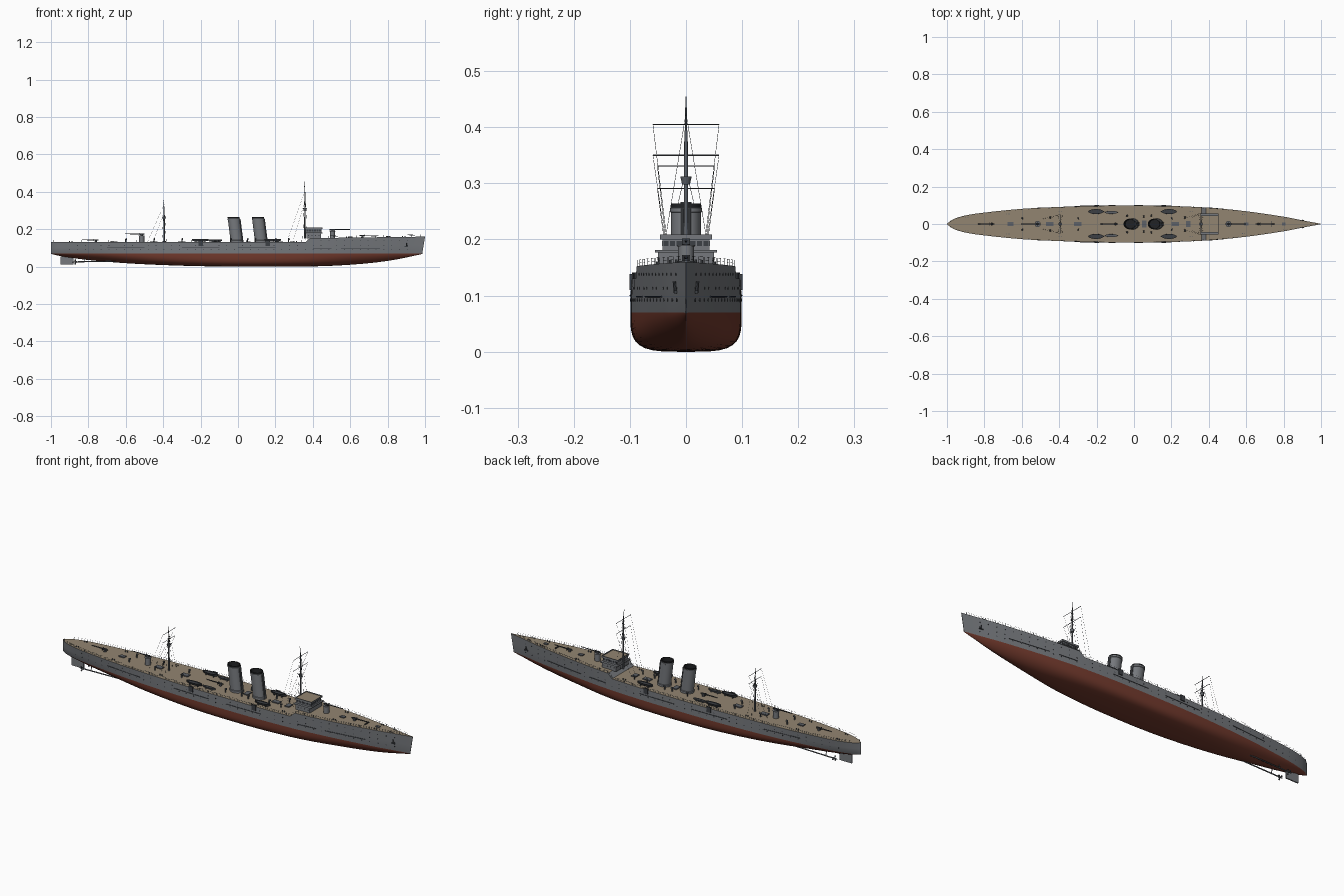
import bpy, bmesh, math
from mathutils import Vector, Matrix

if "Cube" in bpy.data.objects:
    bpy.data.objects.remove(bpy.data.objects["Cube"])

def mat(name, *c):
    m = bpy.data.materials.new(name)
    m.diffuse_color = (*c, 1)
    m.use_nodes = True
    m.node_tree.nodes["Principled BSDF"].inputs["Base Color"].default_value = m.diffuse_color
    return m

GREY = mat("hull grey", .18, .19, .205)
RED = mat("antifouling red", .17, .042, .026)
DECK = mat("deck tan", .29, .235, .165)
DARK = mat("dark metal", .045, .05, .058)
BLACK = mat("soot black", .015, .016, .018)
MID = mat("fitting grey", .11, .12, .135)

def curve(pts):
    """Smooth interpolation through (x, value) points."""
    def f(x):
        n = len(pts)
        i = max(0, min(n - 2, sum(p[0] <= x for p in pts) - 1))
        def slope(k):
            a, b = pts[max(k - 1, 0)], pts[min(k + 1, n - 1)]
            return (b[1] - a[1]) / (b[0] - a[0])
        (x0, a), (x1, b) = pts[i], pts[i + 1]
        h = x1 - x0
        t = max(0, min(1, (x - x0) / h))
        return ((2*t**3 - 3*t*t + 1)*a + (t**3 - 2*t*t + t)*h*slope(i)
                + (3*t*t - 2*t**3)*b + (t**3 - t*t)*h*slope(i + 1))
    return f

beam = curve([(-1, .001), (-.97, .024), (-.9, .046), (-.8, .061), (-.6, .081), (-.4, .091),
              (-.2, .097), (0, .098), (.2, .096), (.4, .087), (.6, .068), (.8, .039), (.93, .014), (1, .001)])
keel = curve([(-1, .068), (-.95, .056), (-.9, .048), (-.8, .035), (-.6, .018), (-.4, .008),
              (-.2, .002), (0, 0), (.3, 0), (.5, .004), (.7, .018), (.85, .038), (.95, .057), (1, .067)])
full = curve([(-1, 1.3), (-.7, 1.7), (-.3, 3.2), (0, 3.9), (.3, 3.3), (.6, 2), (1, 1.3)])
wl = curve([(-1, .75), (-.8, .88), (-.4, 1), (0, 1.01), (.4, .99), (.7, .92), (1, .85)])
WL = .07

def deck_z(x):
    return .13 + .022 * max(0, min(1, (x - .36) / .025)) + .008 * max(0, (x - .385) / .615)

def hull_y(x, z):
    t = (z - WL) / (deck_z(x) - WL)
    return beam(x) * (wl(x) + (1 - wl(x)) * t)

def finish(bm, name, mats, smooth=True):
    bmesh.ops.recalc_face_normals(bm, faces=bm.faces)
    me = bpy.data.meshes.new(name)
    bm.to_mesh(me)
    bm.free()
    ob = bpy.data.objects.new(name, me)
    bpy.context.collection.objects.link(ob)
    for m in (mats if isinstance(mats, list) else [mats]):
        me.materials.append(m)
    if smooth:
        bpy.ops.object.select_all(action='DESELECT')
        ob.select_set(True)
        bpy.context.view_layer.objects.active = ob
        bpy.ops.object.shade_smooth_by_angle(angle=math.radians(35))
    return ob

def box(bm, x0, x1, y0, y1, z0, z1):
    m = Matrix.Translation(((x0+x1)/2, (y0+y1)/2, (z0+z1)/2)) @ Matrix.Diagonal((x1-x0, y1-y0, z1-z0, 1))
    return bmesh.ops.create_cube(bm, size=1, matrix=m)

def rod(bm, a, b, r, r2=None, n=8):
    a, b = Vector(a), Vector(b)
    d = b - a
    m = Matrix.Translation((a + b) / 2) @ d.to_track_quat('Z', 'Y').to_matrix().to_4x4()
    bmesh.ops.create_cone(bm, cap_ends=True, segments=n, radius1=r, radius2=r if r2 is None else r2, depth=d.length, matrix=m)

# Hull: lofted sections, red below the waterline, tan on top
bm = bmesh.new()
xs = sorted({round(-1 + i / 40, 4) for i in range(81)} | {-.99, -.985, .36, .385, .99})
rings = []
for x in xs:
    k, n, d = keel(x), full(x), deck_z(x)
    half = []
    for i in range(11):
        t = (i / 10) ** 2
        half.append((beam(x) * wl(x) * (1 - (1 - t) ** n) ** (1 / n), k + (WL - k) * t))
    half += [(hull_y(x, z), z) for z in (WL + (d - WL) * .5, d)]
    ring = [(-y, z) for y, z in half[:0:-1]] + half
    rake = max(0, (x - .8) / .2)
    rings.append([bm.verts.new((x - .015 * rake * (1 - max(0, z - WL) / .09), y, z)) for y, z in ring])
for a, b in zip(rings, rings[1:]):
    for i in range(len(a)):
        j = (i + 1) % len(a)
        bm.faces.new((a[i], a[j], b[j], b[i]))
bm.faces.new(rings[0])
bm.faces.new(rings[-1])
bmesh.ops.recalc_face_normals(bm, faces=bm.faces)
for f in bm.faces:
    c = f.calc_center_median()
    f.material_index = 2 if f.normal.z > .9 and c.z > .1 else (1 if c.z < WL - .0005 else 0)
finish(bm, "hull", [GREY, RED, DECK])

# Portholes and booms along the hull sides
bm = bmesh.new()
bb = bmesh.new()
for s in (-1, 1):
    for i in range(44):
        x = -.9 + i * .042
        for z in (.092, .113) + ((.138,) if x > .42 else ()):
            if z == .113 and i % 3 == 0:
                continue
            y = s * hull_y(x, z)
            rod(bm, (x, y - s*.002, z), (x, y + s*.0008, z), .0026, n=8)
    for x0, x1, z in ((.55, .76, .098), (.4, .5, .098), (-.3, -.1, .1), (-.7, -.5, .1), (0, .2, .1)):
        rod(bb, (x0, s*(hull_y(x0, z) + .001), z), (x1, s*(hull_y(x1, z) + .001), z), .0015, n=6)
    # anchors
    y = s * hull_y(.9, .118)
    rod(bb, (.9, y, .104), (.9, y + s*.002, .125), .003)
    box(bb, .89, .91, y - .003, y + .003, .104, .109)
    # boat booms and ladders on the sides
    for x in (-.2, .16):
        box(bb, x - .012, x + .012, s*.098 - .003, s*.098 + .003, .11, .138)
finish(bm, "portholes", DARK, False)
finish(bb, "side_booms_and_anchors", DARK, False)

# Funnels: raked elliptical tubes with dark hollow tops
for name, x in (("aft_funnel", -.007), ("fore_funnel", .123)):
    bm = bmesh.new()
    prof = [(1.08, .128), (1.08, .14), (1, .142), (1, .248), (1.06, .249), (1.06, .256), (1, .257), (1, .264), (.9, .264), (.88, .225)]
    N = 32
    rows = [[bm.verts.new((x - .016*(z-.13)/.13 + .032*r*math.cos(2*math.pi*i/N), .027*r*math.sin(2*math.pi*i/N), z))
             for i in range(N)] for r, z in prof]
    for k, (a, b) in enumerate(zip(rows, rows[1:])):
        for i in range(N):
            bm.faces.new((a[i], a[(i+1) % N], b[(i+1) % N], b[i])).material_index = int(k >= 6)
    bm.faces.new(rows[-1]).material_index = 1
    finish(bm, name, [GREY, BLACK])
    bm = bmesh.new()
    for s in (-1, 1):   # steam pipes
        rod(bm, (x + .034, s*.006, .13), (x + .018, s*.006, .255), .0025)
    finish(bm, name + "_pipes", MID)

# Bridge
bm = bmesh.new()
box(bm, .365, .445, -.05, .05, .15, .178)
box(bm, .355, .453, -.055, .055, .177, .181)
box(bm, .362, .446, -.042, .042, .18, .2)
box(bm, .357, .451, -.046, .046, .2, .204)
for s in (-1, 1):
    box(bm, .357, .451, s*.045 - .001, s*.045 + .001, .203, .209)
    box(bm, .404 + s*.046, .406 + s*.046, -.046, .046, .203, .209)
finish(bm, "bridge", GREY, False)
bm = bmesh.new()
box(bm, .36, .448, -.043, .043, .2035, .2055)
finish(bm, "bridge_roof_deck", DECK, False)
bm = bmesh.new()
for i in range(7):
    y = -.036 + i * .012
    box(bm, .4455, .447, y - .0045, y + .0045, .188, .197)
for s in (-1, 1):
    for i in range(6):
        x = .371 + i * .0135
        box(bm, x - .005, x + .005, s*.042 - .001, s*.042 + .001, .188, .197)
    for i in range(4):
        rod(bm, (.377 + i*.019, s*.049, .166), (.377 + i*.019, s*.0508, .166), .003)
finish(bm, "bridge_windows", DARK, False)

# Conning towers
bm = bmesh.new()
rod(bm, (.505, 0, .15), (.505, 0, .187), .014, n=24)
rod(bm, (-.515, 0, .128), (-.515, 0, .164), .014, n=24)
rod(bm, (-.515, 0, .164), (-.515, 0, .167), .016, n=24)
rod(bm, (.505, 0, .187), (.505, 0, .19), .016, n=24)
finish(bm, "gun_towers", GREY)

# Guns: pedestal, breech, barrel and small shield
bm = bmesh.new()
def gun(x, y, z, d, length=.085, h=.012):
    rod(bm, (x, y, z), (x, y, z + h), .007, .004, 12)
    box(bm, x - .01, x + .01, y - .004, y + .004, z + h - .004, z + h + .003)
    rod(bm, (x - d*.015, y, z + h), (x + d*length, y, z + h + .001), .003, .0017)
    box(bm, x + d*.012 - .001, x + d*.012 + .001, y - .007, y + .007, z + h - .006, z + h + .005)
gun(-.76, 0, .13, -1, .075)
gun(-.515, 0, .167, -1, .09, .007)
gun(-.1, 0, .13, -1, .08)
gun(.505, 0, .19, 1, .095, .007)
gun(.665, 0, .155, 1, .085)
for s in (-1, 1):
    box(bm, .734, .738, s*.008 - .008, s*.008 + .008, .155, .162)
finish(bm, "deck_guns", DARK)

# Ship's boats on chocks
def boats(name, spots, L, W, H, m):
    bm = bmesh.new()
    for x, y, z in spots:
        rows = []
        for i in range(13):
            u = -1 + i / 6
            w = W * (1 - abs(u)**2.6) + .0005
            zb = z + H * .45 * abs(u)**3
            top = z + H * (1 + .15 * u * u)
            rows.append([bm.verts.new((x + u*L, y + a*w, b)) for a, b in
                         ((-.85, top-.003), (-.88, top), (-1, top), (-.85, zb + H*.35), (-.4, zb), (.4, zb), (.85, zb + H*.35), (1, top), (.88, top), (.85, top-.003))])
        for a, b in zip(rows, rows[1:]):
            for i in range(10):
                bm.faces.new((a[i], a[(i+1) % 10], b[(i+1) % 10], b[i]))
        bm.faces.new(rows[0])
        bm.faces.new(rows[-1])
        for d in (-.5, .5):
            box(bm, x + d*L - .002, x + d*L + .002, y - W*.7, y + W*.7, .129, z + H*.4)
    finish(bm, name, m)
boats("large_boats", [(x, s*.066, .133) for s in (-1, 1) for x in (-.203, .187)], .044, .013, .013, DARK)
boats("small_boats", [(-.122, s*.062, .132) for s in (-1, 1)], .036, .008, .01, MID)

# Masts with yards and lookout tops
for name, x, zb, zt, nest, yards in (("foremast", .358, .15, .455, .305, ((.405, .059), (.35, .059))),
                                     ("mainmast", -.395, .13, .355, .26, ((.331, .051), (.291, .051)))):
    bm = bmesh.new()
    mid = zb + (zt - zb) * .8
    rod(bm, (x, 0, zb), (x, 0, mid), .0045, .003, 12)
    rod(bm, (x, 0, mid - .01), (x - .004, 0, zt), .0022, .001)
    rod(bm, (x, 0, nest - .007), (x, 0, nest + .007), .007, .01, 12)
    for z, w in yards:
        rod(bm, (x, -w, z), (x, w, z), .0011, n=6)
    finish(bm, name, MID)
    bm = bmesh.new()
    w, z = yards[0][1], yards[0][0]
    for s in (-1, 1):
        rod(bm, (x, s*w, z), (x - .09, s*.028, zb), .0004, n=4)
        rod(bm, (x, s*yards[1][1], yards[1][0]), (x - .06, s*.03, zb), .0004, n=4)
        for dx in (-.012, .012):
            rod(bm, (x, 0, zt - .03), (x + dx, s*.045, zb), .0004, n=4)
    finish(bm, name + "_rigging", DARK, False)

# Railings around the deck edge
bm = bmesh.new()
for s in (-1, 1):
    pts = []
    for i in range(81):
        x = -.985 + i * .0245
        pts.append(Vector((x, s * max(beam(x) - .002, .0005), deck_z(x))))
    for i, p in enumerate(pts):
        if i % 2 == 0:
            rod(bm, p, p + Vector((0, 0, .011)), .0006, n=4)
    for a, b in zip(pts, pts[1:]):
        for h in (.0055, .011):
            up = Vector((0, 0, h))
            rod(bm, a + up, b + up, .00025, n=3)
finish(bm, "railings", MID, False)

# Ventilators, bollards, hatches and stern house details
bm = bmesh.new()
for s in (-1, 1):
    for x, y in ((-.04, .045), (.05, .04), (.09, .045), (.2, .03), (.27, .035), (-.3, .03), (-.45, .035), (-.6, .03)):
        rod(bm, (x, s*y, .128), (x, s*y, .146), .003)
        rod(bm, (x - .002, s*y, .146), (x + .006, s*y, .148), .004, .005)
    for x in (-.9, -.68, -.4, .3, .58, .8, .88):
        for d in (0, .012):
            y = s * beam(x) * .72
            rod(bm, (x + d, y, deck_z(x) - .002), (x + d, y, deck_z(x) + .006), .0025)
finish(bm, "vents_and_bollards", MID)
bm = bmesh.new()
for x, l, w in ((-.66, .015, .01), (-.45, .02, .012), (-.3, .02, .012), (.055, .012, .018), (.22, .02, .012), (.29, .012, .016), (.6, .012, .009), (.8, .01, .007)):
    box(bm, x - l, x + l, -w, w, deck_z(x) - .002, deck_z(x) + .005)
finish(bm, "deck_hatches", MID, False)

# Rudder, shafts and propellers
bm = bmesh.new()
box(bm, -.95, -.88, -.003, .003, .01, .054)
finish(bm, "rudder", GREY, False)
bm = bmesh.new()
for s in (-1, 1):
    y = s * .03
    rod(bm, (-.875, y, .025), (-.6, y, .03), .003)
    rod(bm, (-.82, y, .025), (-.82, s*.022, .05), .002)
    rod(bm, (-.885, y, .025), (-.862, y, .025), .002, .005, 12)
    for k in range(3):
        a = k * 2 * math.pi / 3
        e = Vector((0, math.cos(a), math.sin(a)))
        c = Vector((-.87, y, .025))
        rod(bm, c + e*.002, c + e*.014, .002, .004)
finish(bm, "propellers_and_shafts", MID)
